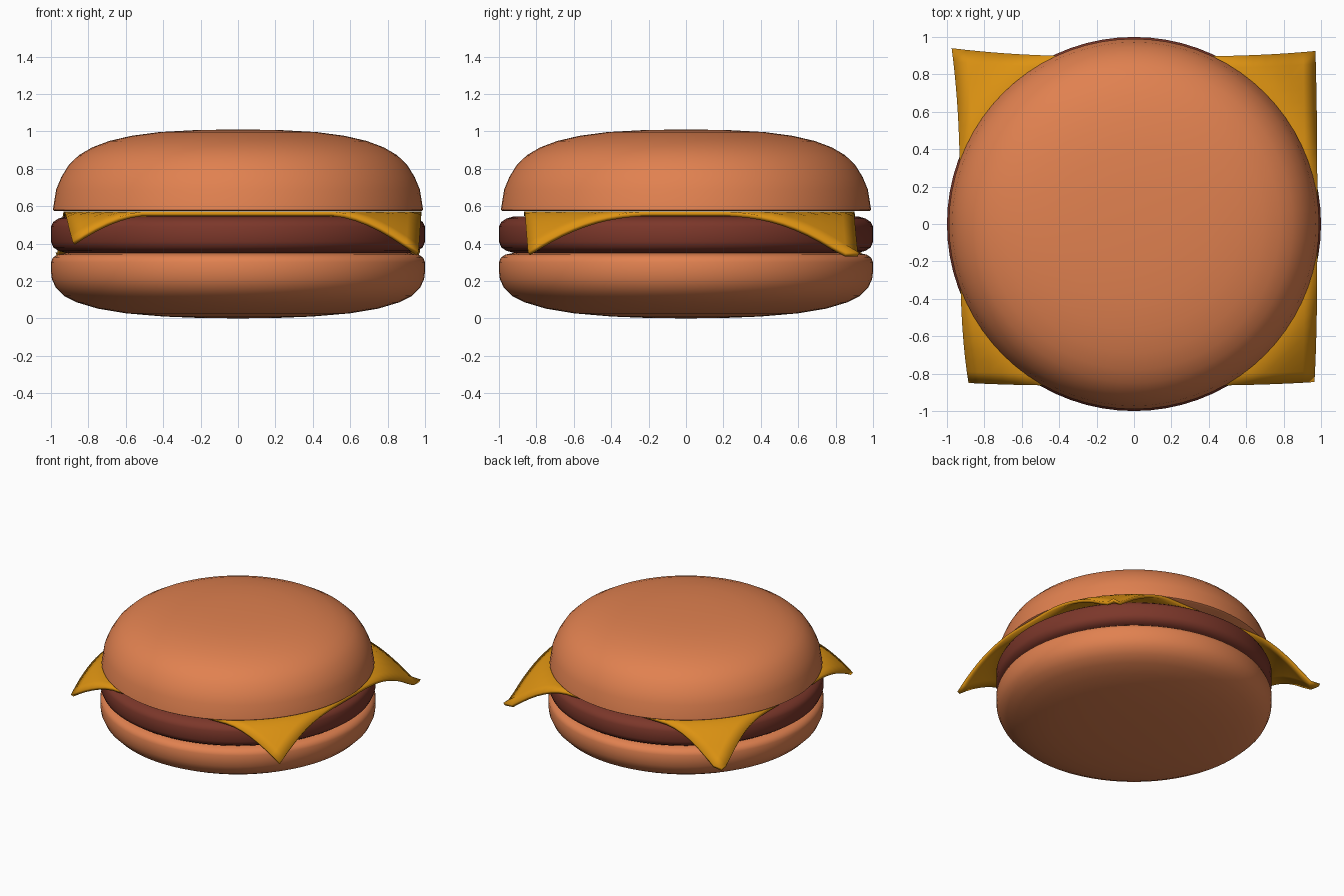
import bpy, bmesh, math

if "Cube" in bpy.data.objects:
    bpy.data.objects.remove(bpy.data.objects["Cube"])


def material(name, rgb):
    m = bpy.data.materials.new(name)
    m.diffuse_color = (*rgb, 1)
    m.use_nodes = True
    m.node_tree.nodes["Principled BSDF"].inputs["Base Color"].default_value = m.diffuse_color
    return m


def finish(bm, name, mat, angle=40):
    bmesh.ops.recalc_face_normals(bm, faces=bm.faces)
    me = bpy.data.meshes.new(name)
    bm.to_mesh(me)
    bm.free()
    me.materials.append(mat)
    ob = bpy.data.objects.new(name, me)
    bpy.context.collection.objects.link(ob)
    bpy.ops.object.select_all(action='DESELECT')
    ob.select_set(True)
    bpy.context.view_layer.objects.active = ob
    bpy.ops.object.shade_smooth_by_angle(angle=math.radians(angle))
    return ob


def lathe(name, profile, mat, steps=72):
    bm = bmesh.new()
    vs = [bm.verts.new((r, 0, z)) for r, z in profile]
    es = [bm.edges.new(p) for p in zip(vs, vs[1:])]
    bmesh.ops.spin(bm, geom=vs + es, cent=(0, 0, 0), axis=(0, 0, 1),
                   angle=math.tau, steps=steps)
    bmesh.ops.remove_doubles(bm, verts=bm.verts, dist=1e-4)
    return finish(bm, name, mat)


bread = material("bread", (0.75, 0.22, 0.08))
meat = material("meat", (0.2, 0.038, 0.023))
yellow = material("yellow", (0.72, 0.29, 0.006))

# Bottom bun
lathe("bottom_bun", [(0, 0), (0.2, 0.002), (0.4, 0.01), (0.6, 0.027), (0.75, 0.052),
                     (0.86, 0.085), (0.93, 0.12), (0.975, 0.165), (0.995, 0.21),
                     (1, 0.25), (1, 0.3), (0.99, 0.325), (0.965, 0.341),
                     (0.92, 0.35), (0, 0.35)], bread)

# Meat patty
lathe("patty", [(0, 0.35), (0.92, 0.35), (0.96, 0.361), (0.988, 0.38), (1, 0.41),
                (1, 0.49), (0.988, 0.515), (0.96, 0.534), (0.92, 0.545),
                (0, 0.547)], meat)

# Top bun
lathe("top_bun", [(0, 0.573), (0.98, 0.573), (0.99, 0.58), (0.972, 0.69), (0.945, 0.755),
                  (0.905, 0.82), (0.85, 0.873), (0.78, 0.914), (0.69, 0.948),
                  (0.57, 0.976), (0.42, 0.996), (0.22, 1.007), (0, 1.01)], bread)

# Cheese slice: flat square whose corners flare slightly and droop past the patty
corner_shift = {(-1, -1): (0.045, 0.015), (1, -1): (-0.015, 0.02),
                (-1, 1): (-0.045, 0.045), (1, 1): (-0.01, 0.03)}
bm = bmesh.new()
bmesh.ops.create_grid(bm, x_segments=28, y_segments=28, size=1)
for v in bm.verts:
    u, w = v.co.x, v.co.y
    sx, sy = corner_shift[(1 if u > 0 else -1, 1 if w > 0 else -1)]
    k = abs(u * w) ** 3
    x = 0.025 + 0.955 * u + sx * k
    y = 0.015 + 0.88 * w + sy * k
    over = max(0, math.hypot(x, y) - 1.0)
    v.co = (x, y, 0.572 - min(0.22, 0.215 * (over / 0.28) ** 1.4))
cheese = finish(bm, "cheese_slice", yellow)
mod = cheese.modifiers.new("thickness", 'SOLIDIFY')
mod.thickness = 0.024
mod.offset = -1
